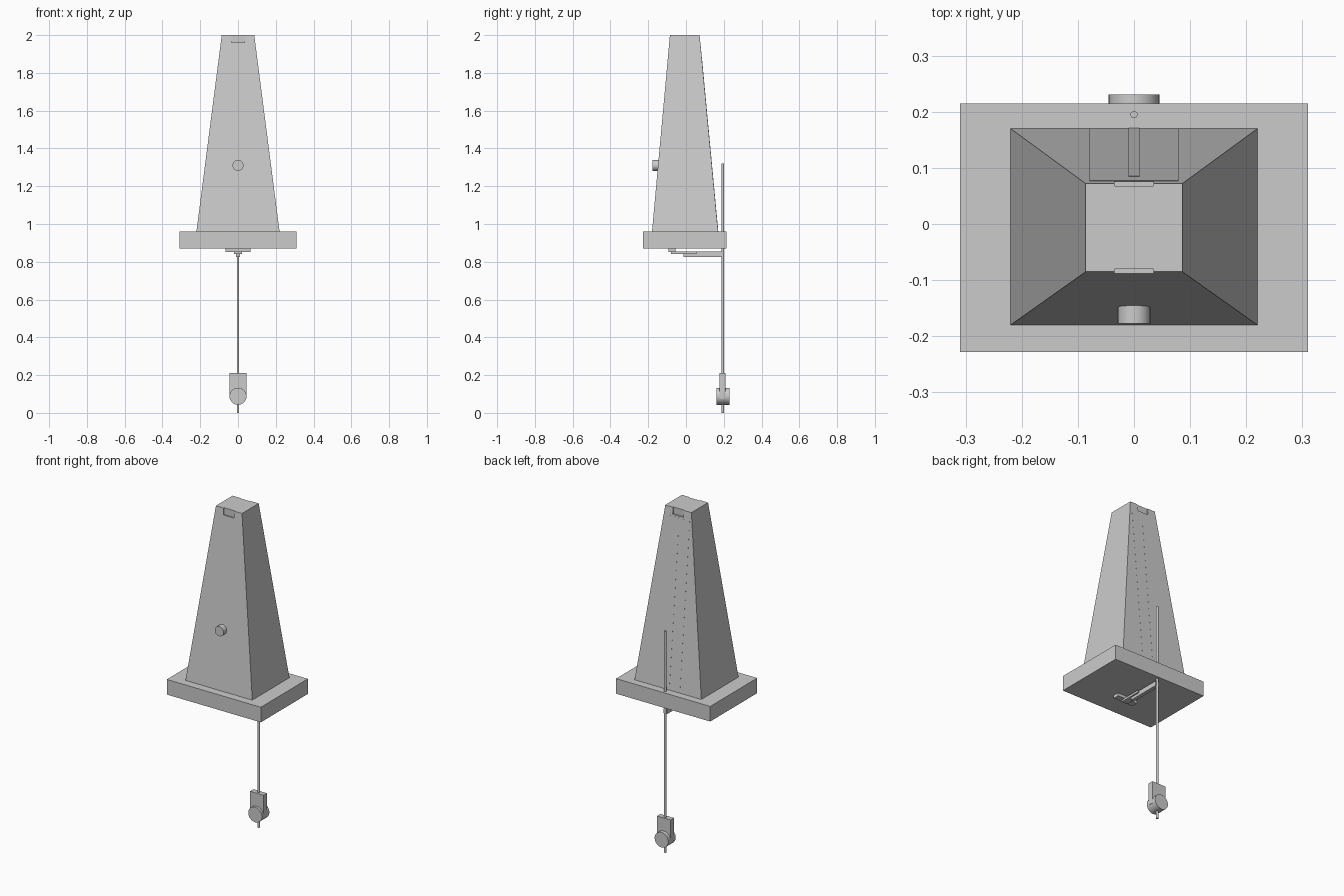
import bpy, bmesh, math
from mathutils import Matrix

if "Cube" in bpy.data.objects:
    bpy.data.objects.remove(bpy.data.objects["Cube"])

grey = bpy.data.materials.new("light_grey")
grey.use_nodes = True
grey.diffuse_color = (0.6, 0.6, 0.6, 1)
grey.node_tree.nodes["Principled BSDF"].inputs["Base Color"].default_value = (0.6, 0.6, 0.6, 1)


def finish(name, bm):
    bmesh.ops.recalc_face_normals(bm, faces=bm.faces)
    mesh = bpy.data.meshes.new(name)
    bm.to_mesh(mesh)
    bm.free()
    mesh.materials.append(grey)
    obj = bpy.data.objects.new(name, mesh)
    bpy.context.collection.objects.link(obj)
    return obj


def tapered(name, z0, low, z1, high=None):
    """Box between two levels; each level is (half width, back y, front y)."""
    bm = bmesh.new()
    rings = []
    for z, (w, back, front) in ((z0, low), (z1, high or low)):
        rings.append([bm.verts.new(p) for p in
                      ((-w, front, z), (w, front, z), (w, back, z), (-w, back, z))])
    a, b = rings
    bm.faces.new(a[::-1])
    bm.faces.new(b)
    for i in range(4):
        j = (i + 1) % 4
        bm.faces.new((a[i], a[j], b[j], b[i]))
    return finish(name, bm)


def cylinder(name, radius, length, centre, along_y=False, sides=32):
    bm = bmesh.new()
    turn = Matrix.Rotation(math.pi / 2, 4, 'X') if along_y else Matrix()
    bmesh.ops.create_cone(bm, cap_ends=True, segments=sides, radius1=radius,
                          radius2=radius, depth=length,
                          matrix=Matrix.Translation(centre) @ turn)
    obj = finish(name, bm)
    bpy.context.view_layer.objects.active = obj
    bpy.ops.object.select_all(action='DESELECT')
    obj.select_set(True)
    bpy.ops.object.shade_smooth_by_angle()
    return obj


# Case: base slab and tapering tower
BOTTOM, TOP = 0.96, 2.0


def back_y(z):
    return 0.17 + (0.072 - 0.17) * (z - BOTTOM) / (TOP - BOTTOM)


tapered("base", 0.87, (0.31, 0.215, -0.228), BOTTOM)
tower = tapered("tower", BOTTOM, (0.22, 0.17, -0.18), TOP, (0.086, 0.072, -0.085))

# Shallow finger notches in the top edges
for side, y in (("back", 0.093), ("front", -0.105)):
    cutter = tapered("notch_cutter_" + side, 1.96, (0.035, y + 0.025, y - 0.025), 2.05)
    cutter.hide_render = True
    cutter.hide_viewport = True
    cut = tower.modifiers.new("notch_" + side, 'BOOLEAN')
    cut.object = cutter
    cut.solver = 'EXACT'


# Scale panel and slot lying on the back slope
def back_plate(name, width, z0, z1, proud):
    levels = [(width, back_y(z) + proud, back_y(z) - 0.004) for z in (z0, z1)]
    return tapered(name, z0, levels[0], z1, levels[1])


back_plate("scale_panel", 0.079, BOTTOM, 1.95, 0.0005)
back_plate("scale_strip", 0.01, BOTTOM, 1.87, 0.001)

# Winding knob on the front
cylinder("winding_knob", 0.029, 0.04, (0, -0.157, 1.31), True)

# Pivot mechanism under the base
tapered("pivot_crossbar", 0.852, (0.066, -0.055, -0.092), 0.87)
tapered("pivot_strip", 0.842, (0.02, 0.056, -0.08), 0.855)
tapered("pivot_arm", 0.826, (0.011, 0.195, -0.014), 0.855)

# Pendulum rod with sliding weight
cylinder("pendulum_rod", 0.0065, 1.32, (0, 0.195, 0.66), sides=16)
tapered("weight_holder", 0.075, (0.045, 0.209, 0.177), 0.21)
cylinder("weight_disc", 0.045, 0.07, (0, 0.196, 0.088), True)
